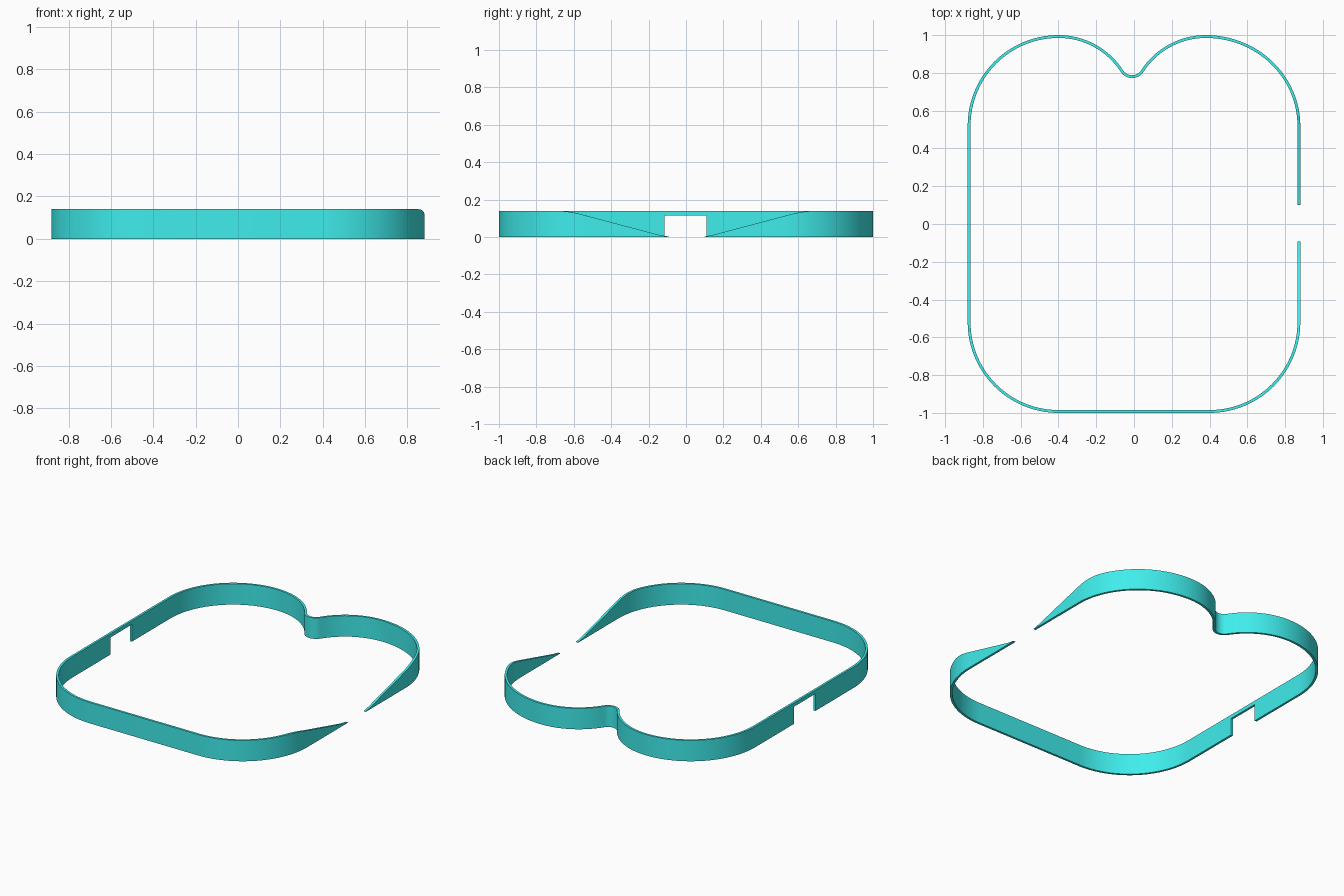
import bpy
import bmesh
from math import sin, cos, atan2, radians, pi

cube = bpy.data.objects.get("Cube")
if cube:
    bpy.data.objects.remove(cube, do_unlink=True)

HEIGHT, WALL = 0.14, 0.015
SIDE, END = 0.873, 0.9925      # centreline of the wall
CORNER = 0.473
CORNER_X, CORNER_Y = SIDE - CORNER, END - CORNER
GAP_BACK, GAP_FRONT = 0.1, -0.092


def arc(cx, cy, rx, ry, start, stop, steps):
    angles = [start + (stop - start) * i / steps for i in range(steps + 1)]
    return [(cx + rx * cos(a), cy + ry * sin(a)) for a in angles]


def line(a, b, steps):
    return [(a[0] + (b[0] - a[0]) * i / steps, a[1] + (b[1] - a[1]) * i / steps)
            for i in range(steps + 1)]


def rim_height(x, y):
    """Full height everywhere except the ramps beside the gap."""
    if x < 0.5:
        return HEIGHT
    slope, ease = 0.265, 0.56
    d = abs(y)
    if d < ease:
        return max(0.003, slope * (d - 0.1))
    rise = slope * (ease - 0.1)
    length = 2 * (HEIGHT - rise) / slope
    t = min(1, (d - ease) / length)
    return rise + (HEIGHT - rise) * (2 * t - t * t)


# Dip circle tangent to both inner lobe arcs
lobe_r, left_x, right_x, dip_y = 0.4, -CORNER_X, 0.38, 0.78
lobe_y = END - lobe_r
dip_x = (left_x + right_x) / 2
dx, dy = right_x - dip_x, dip_y - lobe_y
dip_r = (dx * dx + dy * dy - lobe_r ** 2) / (2 * (lobe_r - dy))
tilt = atan2(dy + dip_r, dx)

# Outline, walked anticlockwise from one side of the gap to the other
path = line((SIDE, GAP_BACK), (SIDE, CORNER_Y), 8)
path += arc(right_x, CORNER_Y, SIDE - right_x, CORNER, 0, pi / 2, 32)
path += arc(right_x, lobe_y, lobe_r, lobe_r, pi / 2, pi - tilt, 16)
path += arc(dip_x, dip_y + dip_r, dip_r, dip_r, -tilt, tilt - pi, 14)
path += arc(left_x, lobe_y, lobe_r, lobe_r, tilt, pi / 2, 16)
path += arc(left_x, CORNER_Y, CORNER, CORNER, pi / 2, pi, 32)
path += arc(-CORNER_X, -CORNER_Y, CORNER, CORNER, pi, 1.5 * pi, 32)
path += arc(CORNER_X, -CORNER_Y, CORNER, CORNER, 1.5 * pi, 2 * pi, 32)
path += line((SIDE, -CORNER_Y), (SIDE, GAP_FRONT), 8)

# Upright ribbon, thickened into the wall
bm = bmesh.new()
columns = []
last = None
for x, y in path:
    if last and abs(x - last[0]) + abs(y - last[1]) < 1e-5:
        continue
    last = (x, y)
    columns.append((bm.verts.new((x, y, 0)), bm.verts.new((x, y, rim_height(x, y)))))
for a, b in zip(columns, columns[1:]):
    bm.faces.new((a[0], b[0], b[1], a[1]))
mesh = bpy.data.meshes.new("outline_band")
bm.to_mesh(mesh)
bm.free()
band = bpy.data.objects.new("outline_band", mesh)
bpy.context.collection.objects.link(band)

solid = band.modifiers.new("wall", 'SOLIDIFY')
solid.thickness = WALL
solid.offset = 0
solid.use_even_offset = True

# Notch under the rim on the right side
bpy.ops.mesh.primitive_cube_add(size=1, location=(-SIDE, -0.002, 0.0075))
cutter = bpy.context.object
cutter.name = "notch_cutter"
cutter.scale = (0.1, 0.225, 0.215)
cutter.hide_render = True
cut = band.modifiers.new("notch", 'BOOLEAN')
cut.operation = 'DIFFERENCE'
cut.solver = 'EXACT'
cut.object = cutter

bpy.ops.object.select_all(action='DESELECT')
band.select_set(True)
bpy.context.view_layer.objects.active = band
for name in ("wall", "notch"):
    bpy.ops.object.modifier_apply(modifier=name)
bpy.data.objects.remove(cutter, do_unlink=True)
bpy.ops.object.shade_smooth_by_angle(angle=radians(30))

# Turquoise finish
colour = (0.05, 0.85, 0.84, 1)
mat = bpy.data.materials.new("turquoise")
mat.use_nodes = True
mat.diffuse_color = colour
mat.node_tree.nodes["Principled BSDF"].inputs["Base Color"].default_value = colour
band.data.materials.clear()
band.data.materials.append(mat)
